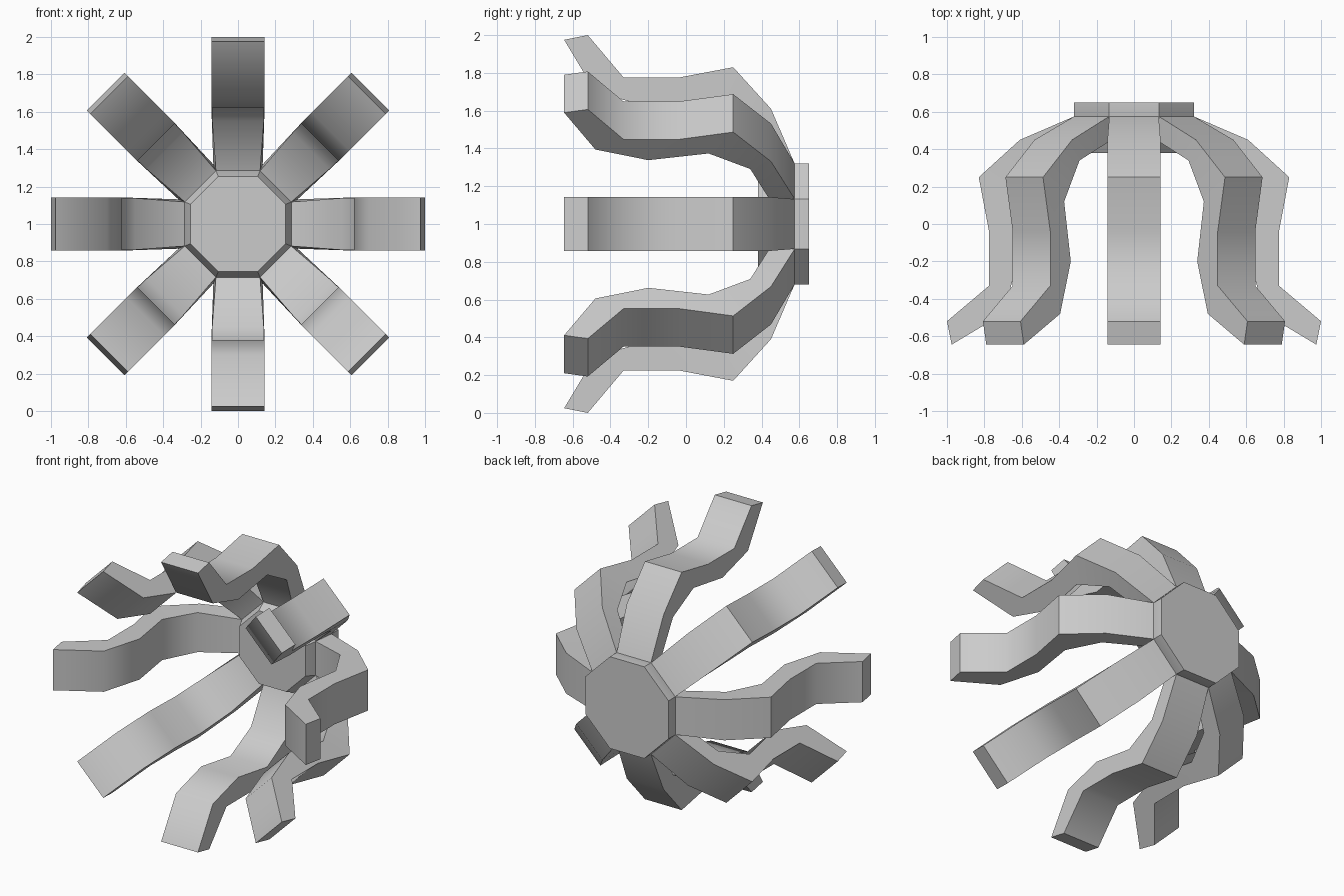
import bpy, bmesh, math
from mathutils import Matrix, Vector

if "Cube" in bpy.data.objects:
    bpy.data.objects.remove(bpy.data.objects["Cube"])

CENTRE = Vector((0, 0, 1))
SIDES = 8

# (radius, y, half width) along the outer and inner side of one arm
OUTER = [(.32, .575, .132), (.61, .45, .142), (.83, .25, .142),
         (.775, -.04, .142), (.775, -.33, .142), (1.0, -.52, .142)]
INNER = [(.285, .45, .118), (.55, .34, .138), (.67, .12, .142),
         (.62, -.20, .142), (.70, -.48, .142), (.975, -.645, .142)]


def finish(name, bm, smooth_angle):
    bmesh.ops.recalc_face_normals(bm, faces=bm.faces[:])
    mesh = bpy.data.meshes.new(name)
    bm.to_mesh(mesh)
    bm.free()
    obj = bpy.data.objects.new(name, mesh)
    bpy.context.collection.objects.link(obj)
    bpy.ops.object.select_all(action='DESELECT')
    bpy.context.view_layer.objects.active = obj
    obj.select_set(True)
    bpy.ops.object.shade_smooth_by_angle(angle=math.radians(smooth_angle))
    return obj


def loft(bm, rings):
    # skin closed rings of points and cap both ends
    loops = [[bm.verts.new(p) for p in ring] for ring in rings]
    n = len(loops[0])
    for a, b in zip(loops, loops[1:]):
        for i in range(n):
            j = (i + 1) % n
            bm.faces.new((a[i], a[j], b[j], b[i]))
    bm.faces.new(loops[0])
    bm.faces.new(loops[-1])


def octagon(apothem, y):
    r = apothem / math.cos(math.pi / SIDES)
    angles = [(i + .5) * math.tau / SIDES for i in range(SIDES)]
    return [CENTRE + Vector((r * math.cos(a), y, r * math.sin(a))) for a in angles]


# hub: flat back plate with a tapered front boss
bm = bmesh.new()
loft(bm, [octagon(.32, .65), octagon(.32, .575),
          octagon(.285, .45), octagon(.255, .38)])
finish("hub", bm, 20)

# arms: bent bars arranged around the hub
for k in range(SIDES):
    bm = bmesh.new()
    rings = []
    for (ro, yo, wo), (ri, yi, wi) in zip(OUTER, INNER):
        ring = [Vector((-wo, yo, ro)), Vector((wo, yo, ro)),
                Vector((wi, yi, ri)), Vector((-wi, yi, ri))]
        turn = Matrix.Rotation(k * math.tau / SIDES, 3, 'Y')
        rings.append([CENTRE + turn @ p for p in ring])
    loft(bm, rings)
    finish(f"arm_{k + 1}", bm, 55)
